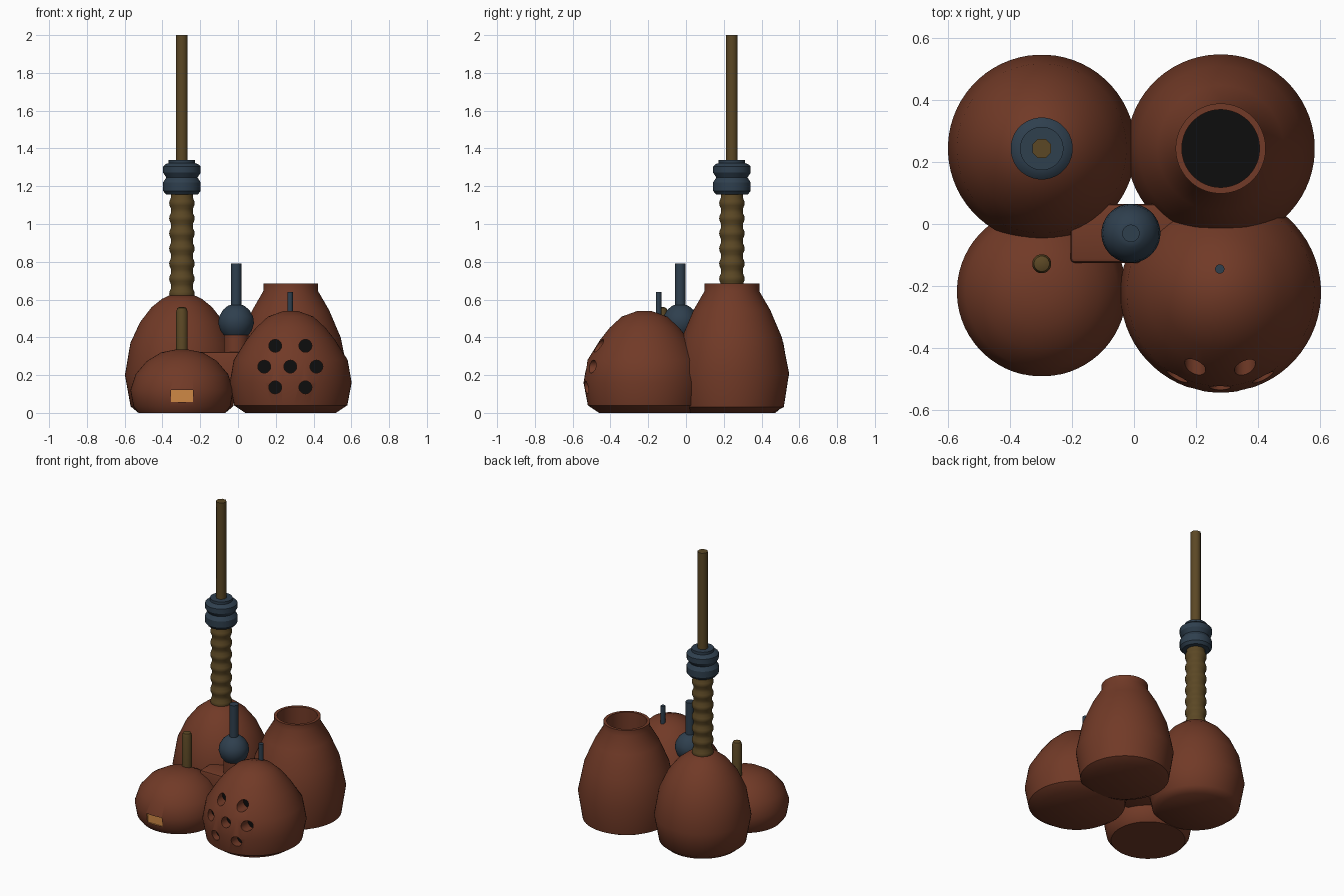
import bpy, bmesh, math
from mathutils import Matrix

if "Cube" in bpy.data.objects:
    bpy.data.objects.remove(bpy.data.objects["Cube"])


def material(name, rgb):
    m = bpy.data.materials.new(name)
    m.diffuse_color = (*rgb, 1)
    m.use_nodes = True
    m.node_tree.nodes["Principled BSDF"].inputs["Base Color"].default_value = m.diffuse_color
    return m


CLAY = material("red brown clay", (0.165, 0.042, 0.020))
OLIVE = material("olive bronze", (0.105, 0.064, 0.018))
BLUE = material("slate blue", (0.028, 0.050, 0.076))
BLACK = material("black", (0.004, 0.004, 0.004))
ORANGE = material("amber", (0.62, 0.25, 0.06))


def finish(name, bm, mats, angle=40):
    bmesh.ops.recalc_face_normals(bm, faces=bm.faces)
    me = bpy.data.meshes.new(name)
    bm.to_mesh(me)
    bm.free()
    ob = bpy.data.objects.new(name, me)
    bpy.context.collection.objects.link(ob)
    for m in mats:
        me.materials.append(m)
    smooth(ob, angle)
    return ob


def smooth(ob, angle=40):
    bpy.ops.object.select_all(action='DESELECT')
    ob.select_set(True)
    bpy.context.view_layer.objects.active = ob
    bpy.ops.object.shade_smooth_by_angle(angle=math.radians(angle))


def turned(name, x, y, profile, mats, sides=64, angle=40):
    """Closed body of revolution from (radius, z) pairs; last cap takes the last material."""
    bm = bmesh.new()
    rings = [[bm.verts.new((x + r * math.cos(a), y + r * math.sin(a), z))
              for a in (2 * math.pi * (i + 0.5) / sides for i in range(sides))]
             for r, z in profile]
    for lo, hi in zip(rings, rings[1:]):
        for i in range(sides):
            j = (i + 1) % sides
            bm.faces.new((lo[i], lo[j], hi[j], hi[i]))
    bm.faces.new(rings[0][::-1])
    bm.faces.new(rings[-1]).material_index = len(mats) - 1
    return finish(name, bm, mats, angle)


def cut(ob, cutter):
    mod = ob.modifiers.new("cut", 'BOOLEAN')
    mod.operation = 'DIFFERENCE'
    mod.solver = 'EXACT'
    mod.object = cutter
    bpy.context.view_layer.objects.active = ob
    bpy.ops.object.modifier_apply(modifier=mod.name)
    bpy.data.objects.remove(cutter)
    smooth(ob)


def radius_at(profile, z):
    for (r0, z0), (r1, z1) in zip(profile, profile[1:]):
        if z0 <= z <= z1:
            return r0 + (r1 - r0) * (z - z0) / (z1 - z0)


LX, RX, BY, FY = -0.297, 0.279, 0.243, -0.22

# Back left pot carrying the tall pipe
turned("pipe_pot", LX, BY, [(0.23, 0), (0.272, 0.035), (0.302, 0.2), (0.273, 0.37),
       (0.222, 0.48), (0.16, 0.56), (0.105, 0.604), (0.06, 0.625)], [CLAY])

# Back right open vase
turned("open_vase", RX, BY, [(0.215, 0), (0.275, 0.03), (0.303, 0.21), (0.265, 0.40),
       (0.203, 0.545), (0.145, 0.645), (0.145, 0.685), (0.125, 0.685), (0.125, 0.35)],
       [CLAY, BLACK])

# Front left low dome with a recessed amber window
dome = turned("low_dome", LX, FY + 0.002, [(0.23, 0), (0.257, 0.035), (0.273, 0.12),
              (0.245, 0.205), (0.185, 0.275), (0.11, 0.32), (0.035, 0.335)],
              [CLAY, ORANGE])
for p in dome.data.polygons:
    p.material_index = 0
bm = bmesh.new()
bmesh.ops.create_cube(bm, size=1, matrix=Matrix.Translation((LX, -0.515, 0.09))
                      @ Matrix.Diagonal((0.116, 0.09, 0.064, 1)))
for f in bm.faces:
    f.material_index = 1
cut(dome, finish("window_cutter", bm, [CLAY, ORANGE]))

# Front right dome with seven round holes
profile = [(0.24, 0), (0.30, 0.04), (0.323, 0.16), (0.302, 0.28), (0.236, 0.385),
           (0.185, 0.45), (0.12, 0.51), (0.036, 0.54)]
vent = turned("vent_dome", RX, FY, profile, [CLAY, BLACK])
for p in vent.data.polygons:
    p.material_index = 0
bm = bmesh.new()
spots = [(0, 0)] + [(s * 0.138, 0) for s in (-1, 1)]
spots += [(s * 0.08, t * 0.11) for s in (-1, 1) for t in (-1, 1)]
for dx, dz in spots:
    z = 0.245 + dz
    floor = FY - math.sqrt(radius_at(profile, z) ** 2 - dx ** 2) + 0.06
    depth = floor + 0.7
    bmesh.ops.create_cone(bm, cap_ends=True, segments=24, radius1=0.034, radius2=0.034,
                          depth=depth, matrix=Matrix.Translation((RX - 0.002 + dx, floor - depth / 2, z))
                          @ Matrix.Rotation(math.pi / 2, 4, 'X'))
for f in bm.faces:
    f.material_index = 1 if len(f.verts) > 4 else 0
cut(vent, finish("hole_cutter", bm, [CLAY, BLACK]))

# Ribbed pipe, collar and thin mast
ribs = [(0.058, 0.55)]
for k in range(7):
    z = 0.60 + 0.08 * k
    ribs += [(0.058, z), (0.066, z + 0.018), (0.068, z + 0.03), (0.066, z + 0.042), (0.058, z + 0.06)]
turned("ribbed_pipe", LX, BY, ribs + [(0.058, 1.17)], [OLIVE], 24)
turned("collar", LX, BY, [(0.07, 1.155), (0.085, 1.157), (0.1, 1.175), (0.1, 1.22), (0.083, 1.246),
       (0.1, 1.272), (0.1, 1.305), (0.085, 1.318), (0.07, 1.322), (0.07, 1.34)], [BLUE], 32, 30)
turned("mast", LX, BY, [(0.033, 1.3), (0.033, 2.0)], [OLIVE], 8, 50)

# Short pipe and thin pin on the front domes
turned("short_pipe", LX, -0.128, [(0.031, 0.28), (0.031, 0.535), (0.025, 0.555), (0.013, 0.56)],
       [OLIVE], 16)
turned("thin_pin", RX - 0.003, -0.145, [(0.015, 0.48), (0.015, 0.64)], [BLUE], 16)

# Middle block, its neck, and the bulb with rod
CX, CY = -0.01, -0.03
bm = bmesh.new()
bmesh.ops.create_cube(bm, size=1, matrix=Matrix.Translation((CX, CY, 0.21))
                      @ Matrix.Diagonal((0.39, 0.19, 0.226, 1)))
bmesh.ops.bevel(bm, geom=bm.edges[:], offset=0.014, segments=2, affect='EDGES', profile=0.5)
finish("middle_block", bm, [CLAY])
turned("bulb_neck", CX, CY, [(0.065, 0.3), (0.065, 0.415)], [CLAY], 32)
turned("bulb", CX, CY, [(0.062, 0.408), (0.083, 0.435), (0.095, 0.475), (0.09, 0.51),
       (0.07, 0.545), (0.045, 0.566), (0.03, 0.572)], [BLUE], 40)
turned("bulb_rod", CX, CY, [(0.028, 0.55), (0.028, 0.79)], [BLUE], 24)
